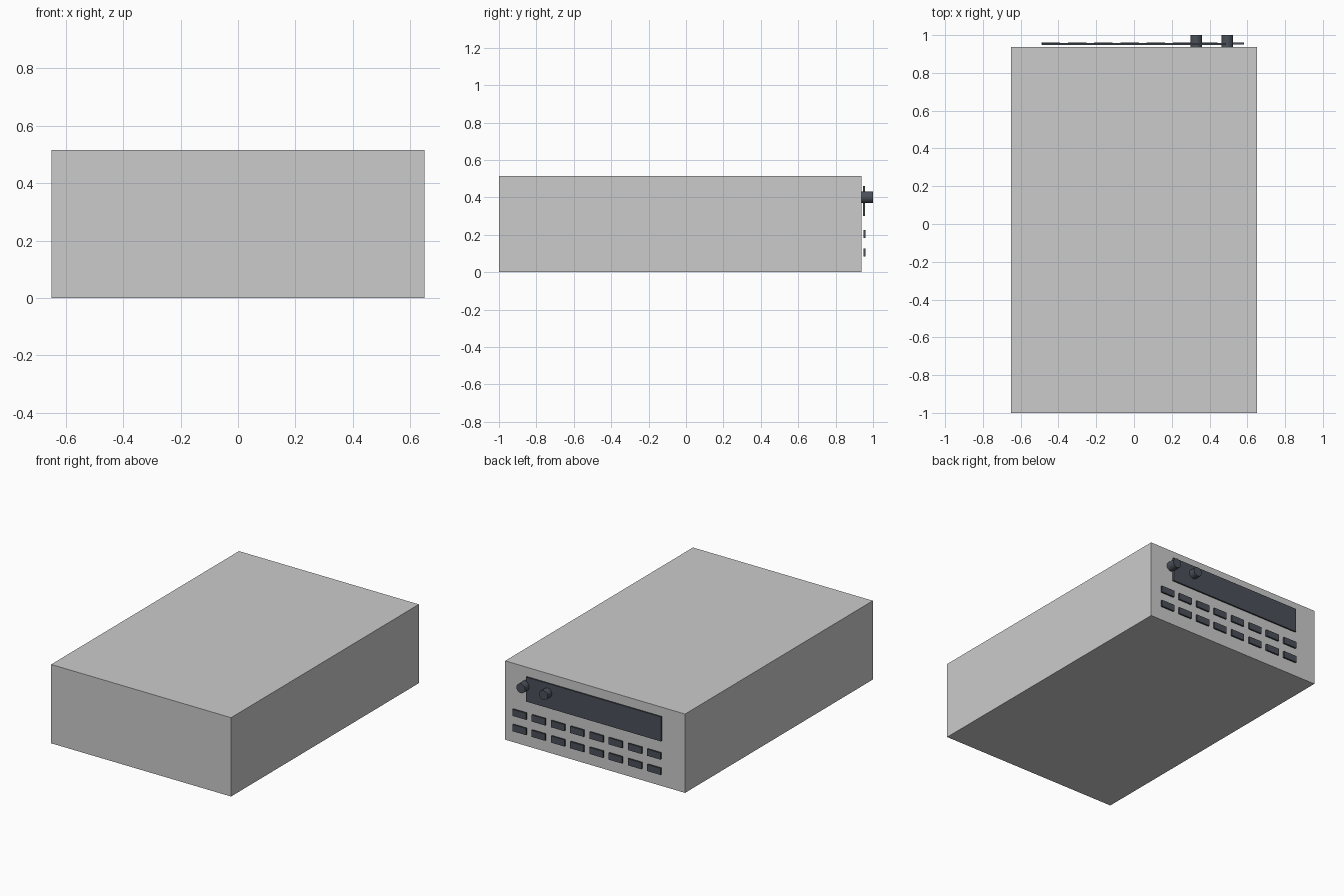
import bpy, math

if "Cube" in bpy.data.objects:
    bpy.data.objects.remove(bpy.data.objects["Cube"])

dark = bpy.data.materials.new("dark_plastic")
dark.diffuse_color = (0.07, 0.08, 0.10, 1)
dark.use_nodes = True
dark.node_tree.nodes["Principled BSDF"].inputs["Base Color"].default_value = dark.diffuse_color


def box(name, x, y, z, mat=None):
    """Box from (min, max) ranges on each axis."""
    bpy.ops.mesh.primitive_cube_add(size=1, location=[(a + b) / 2 for a, b in (x, y, z)])
    ob = bpy.context.object
    ob.name = name
    ob.scale = [b - a for a, b in (x, y, z)]
    bpy.ops.object.transform_apply(location=False, rotation=False, scale=True)
    if mat:
        ob.data.materials.append(mat)
    return ob


# Main housing
box("housing", (-0.65, 0.65), (-1.0, 0.938), (0.0, 0.515))

# Display plate, standing just proud of the control face
box("display", (-0.488, 0.486), (0.947, 0.957), (0.30, 0.46), dark)

# Two rows of eight buttons
for row, z in enumerate((0.104, 0.204)):
    for col in range(8):
        x = -0.44 + 0.139 * col
        box(f"button_{row}_{col}", (x - 0.0485, x + 0.0485), (0.950, 0.961),
            (z - 0.0215, z + 0.0215), dark)

# Two control knobs
for i, x in enumerate((0.33, 0.494)):
    bpy.ops.mesh.primitive_cylinder_add(vertices=16, radius=0.031, depth=0.063,
                                        location=(x, 0.9685, 0.40),
                                        rotation=(math.pi / 2, 0, 0))
    knob = bpy.context.object
    knob.name = f"knob_{i}"
    knob.data.materials.append(dark)
